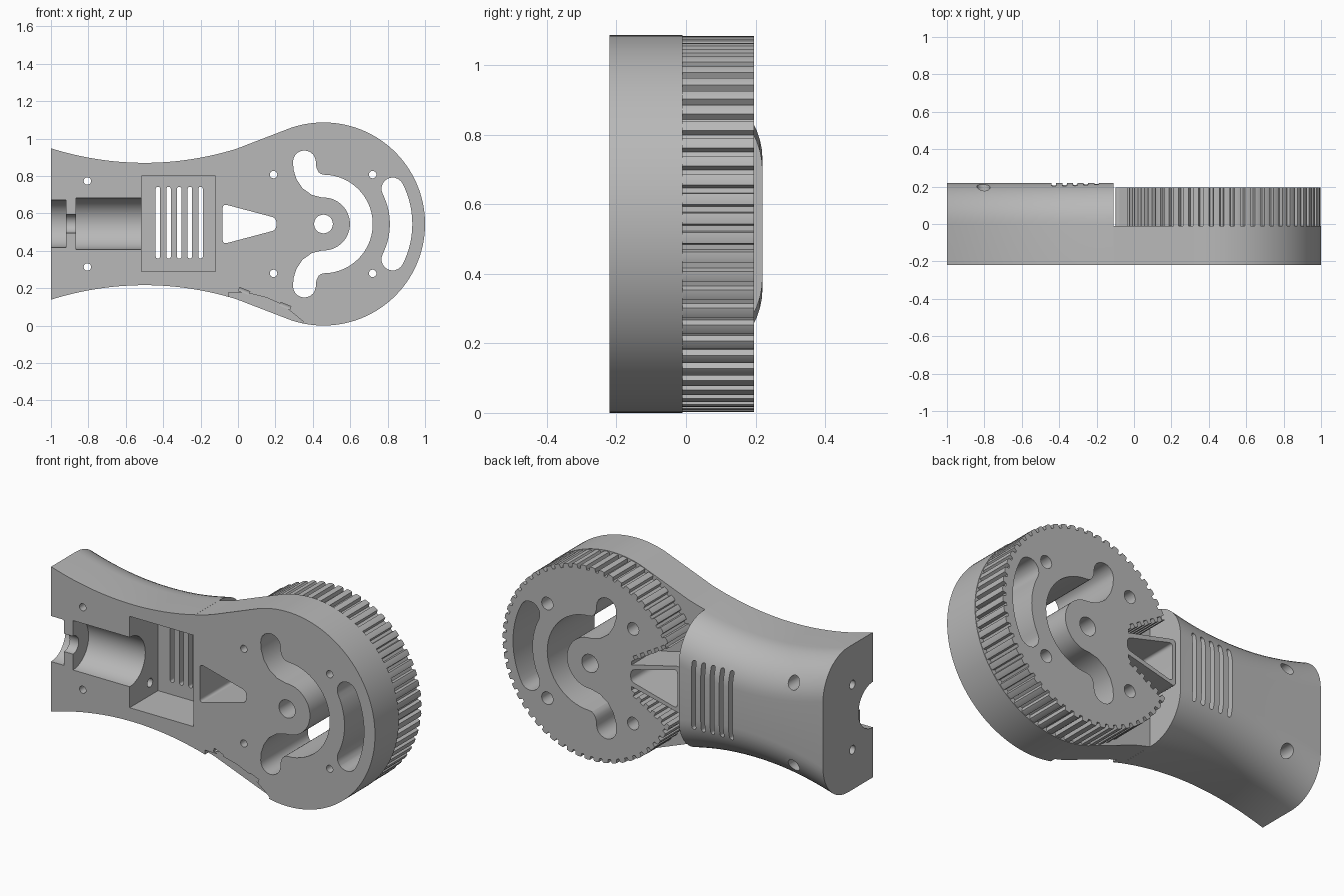
import bpy, bmesh
from math import sin, cos, pi, radians
from mathutils import Vector, Matrix

if "Cube" in bpy.data.objects:
    bpy.data.objects.remove(bpy.data.objects["Cube"], do_unlink=True)

CX, CZ, R = 0.457, 0.543, 0.543      # wheel centre and radius
FRONT, FLOOR, BACK = -0.22, -0.01, 0.22
WALL = -0.11                         # where the thick handle stops

grey = bpy.data.materials.new("plain grey")
grey.use_nodes = True
grey.diffuse_color = (0.48, 0.48, 0.48, 1)
grey.node_tree.nodes["Principled BSDF"].inputs["Base Color"].default_value = grey.diffuse_color


def finish(name, bm):
    bmesh.ops.recalc_face_normals(bm, faces=bm.faces)
    mesh = bpy.data.meshes.new(name)
    bm.to_mesh(mesh)
    bm.free()
    mesh.materials.append(grey)
    ob = bpy.data.objects.new(name, mesh)
    bpy.context.scene.collection.objects.link(ob)
    return ob


def prism(name, outline, y0, y1):
    """Closed solid from an (x, z) outline swept along y."""
    bm = bmesh.new()
    near = [bm.verts.new((x, y0, z)) for x, z in outline]
    far = [bm.verts.new((x, y1, z)) for x, z in outline]
    bm.faces.new(near)
    bm.faces.new(far[::-1])
    for i in range(len(near)):
        bm.faces.new((near[i], far[i], far[i - 1], near[i - 1]))
    return finish(name, bm)


def rod(name, a, b, r, n=32):
    """Cylinder between two points."""
    a, b = Vector(a), Vector(b)
    d = b - a
    turn = d.to_track_quat('Z', 'Y').to_matrix().to_4x4()
    bm = bmesh.new()
    bmesh.ops.create_cone(bm, cap_ends=True, segments=n, radius1=r, radius2=r,
                          depth=d.length, matrix=Matrix.Translation((a + b) / 2) @ turn)
    return finish(name, bm)


def volume(mesh):
    bm = bmesh.new()
    bm.from_mesh(mesh)
    v = bm.calc_volume()
    bm.free()
    return v


def combine(ob, other, operation):
    """Boolean that keeps the first solver result with a plausible volume."""
    old, part = volume(ob.data), volume(other.data)
    low, high = (old, old + part) if operation == 'UNION' else (old - part, old)
    mod = ob.modifiers.new("part", 'BOOLEAN')
    mod.operation, mod.object = operation, other
    result = None
    for solver in ('MANIFOLD', 'EXACT'):
        mod.solver = solver
        bpy.context.view_layer.update()
        graph = bpy.context.evaluated_depsgraph_get()
        mesh = bpy.data.meshes.new_from_object(ob.evaluated_get(graph))
        if len(mesh.polygons) and max(low, 0.3 * old) - 1e-4 <= volume(mesh) <= high + 1e-4:
            result = mesh
            break
    ob.modifiers.remove(mod)
    if result:
        ob.data = result
    bpy.data.objects.remove(other, do_unlink=True)


def arc(cx, cz, r, a0, a1, n):
    angles = [radians(a0 + (a1 - a0) * i / n) for i in range(n + 1)]
    return [(cx + r * cos(a), cz + r * sin(a)) for a in angles]


def stroke(path, w):
    """Outline of a path with half-width w and round ends."""
    pts = [Vector(p) for p in path]
    left, right = [], []
    for i, p in enumerate(pts):
        t = (pts[min(i + 1, len(pts) - 1)] - pts[max(i - 1, 0)]).normalized()
        side = Vector((-t.y, t.x)) * w
        left.append(p + side)
        right.append(p - side)

    def cap(p, start):
        return [p + Matrix.Rotation(-pi * k / 10, 2) @ (start - p) for k in range(1, 10)]
    return [tuple(v) for v in left + cap(pts[-1], left[-1]) + right[::-1] + cap(pts[0], right[0])]


def rounded(corners, r):
    """Soften polygon corners with short quadratic bends."""
    out = []
    for i, c in enumerate(corners):
        c = Vector(c)
        p, q = Vector(corners[i - 1]), Vector(corners[(i + 1) % len(corners)])
        a, b = c + (p - c).normalized() * r, c + (q - c).normalized() * r
        for k in range(7):
            t = k / 6
            out.append(tuple(a * (1 - t) ** 2 + c * 2 * t * (1 - t) + b * t * t))
    return out


def mirrored(upper):
    """Close an upper half outline (x, height) about the centre line."""
    lower = [(x, CZ - z) for x, z in reversed(upper) if abs(z) > 1e-6]
    return [(x, CZ + z) for x, z in upper] + lower


def half_width(x):
    return 0.327 + 0.31 * (x + 0.5) ** 2


# Handle: waisted loft with a large round along both back edges
bm = bmesh.new()
rings = []
STEPS = 28
for i in range(STEPS + 1):
    x = -1 + (WALL + 1) * i / STEPS
    h = half_width(x)
    top = [(FRONT, h)] + [(BACK * sin(a), h - BACK + BACK * cos(a))
                          for a in [pi / 2 * k / 12 for k in range(13)]]
    section = top + [(y, -z) for y, z in reversed(top)]
    rings.append([bm.verts.new((x, y, CZ + z)) for y, z in section])
for a, b in zip(rings, rings[1:]):
    for k in range(len(a)):
        j = (k + 1) % len(a)
        bm.faces.new((a[k], a[j], b[j], b[k]))
bm.faces.new(rings[0])
bm.faces.new(rings[-1])
body = finish("arm_body", bm)

# Head plate, with a narrow tab that reaches into the handle
upper = [(-0.2, 0.25), (WALL - 0.002, half_width(WALL) - 0.001)]
upper += [(x, half_width(x)) for x in (-0.1, -0.07, -0.04, -0.01)]
upper += arc(CX, 0, R, 108.5, 0, 44)
combine(body, prism("head", mirrored(upper), FRONT, FLOOR), 'UNION')

# Toothed wheel behind the head
TEETH, RIM = 60, R - 0.003
rim = []
for i in range(TEETH):
    for f, r in ((0, RIM - 0.002), (0.28, RIM), (0.56, RIM - 0.002), (0.64, RIM - 0.022), (0.92, RIM - 0.022)):
        a = 2 * pi * (i + f) / TEETH
        rim.append((CX + r * cos(a), CZ + r * sin(a)))
wheel = prism("wheel", rim, -0.04, 0.195)

# Wedge opening for the belt ends, with toothed sides
edge = []
for i in range(7):
    for f, d in ((0, 0), (0.45, 0), (0.5, 0.022), (0.95, 0.022)):
        s = (i + f) * 0.05
        edge.append((0.2 - s * 0.86 + d * 0.51, 0.08 + s * 0.51 + d * 0.86))
combine(wheel, prism("wedge", mirrored(edge), -0.1, 0.3), 'DIFFERENCE')
combine(body, wheel, 'UNION')

# Hollow post that fills the middle of the wedge
post = rounded(mirrored([(-0.1, 0.133), (0.235, 0.052)]), 0.025)
combine(body, prism("post", post, -0.05, 0.194), 'UNION')


def cut_rod(a, b, r, n=32):
    combine(body, rod("cutter", a, b, r, n), 'DIFFERENCE')


def cut_prism(outline, y0=-0.4, y1=0.4):
    combine(body, prism("cutter", outline, y0, y1), 'DIFFERENCE')


# Post window
cut_prism(rounded(mirrored([(-0.082, 0.108), (0.205, 0.032)]), 0.025))

# Curved slots and hub bore
lobe = [(0.355, 0.332), (0.357, 0.3), (0.368, 0.265), (0.388, 0.234), (0.42, 0.211)]
hook = [(x, CZ + z) for x, z in lobe] + arc(CX, CZ, 0.2025, 90, -90, 28)
hook += [(x, CZ - z) for x, z in reversed(lobe)]
cut_prism(stroke(hook, 0.061))
cut_prism(stroke(arc(CX, CZ, 0.415, 27, -27, 14), 0.06))
cut_rod((CX, -0.4, CZ), (CX, 0.4, CZ), 0.05)

# Screw holes with wider bores at the back
for x, dz in ((0.19, 0.264), (0.72, 0.264), (-0.805, 0.23)):
    for z in (CZ + dz, CZ - dz):
        cut_rod((x, -0.4, z), (x, 0.4, z), 0.02, 20)
        cut_rod((x, 0.08, z), (x, 0.4, z), 0.035, 24)

# Motor bay, shaft channel and end bore
for x0, x1, r in ((-1.1, -0.92, 0.127), (-0.95, -0.85, 0.05), (-0.865, -0.5, 0.138)):
    cut_rod((x0, FRONT, CZ + 0.002), (x1, FRONT, CZ + 0.002), r, 48)
cut_prism([(-0.515, 0.29), (-0.12, 0.29), (-0.12, 0.8), (-0.515, 0.8)], -0.4, 0.03)

# Vent slots
for i in range(5):
    x = -0.428 + i * 0.057
    cut_prism(stroke([(x, 0.37), (x, 0.73)], 0.012))

# Long bolt holes from the end into the bay
for z in (CZ + 0.182, CZ - 0.182):
    cut_rod((-1.1, -0.04, z), (-0.45, -0.04, z), 0.024, 24)

# Shallow cable relief with two small angled holes on the lower edge
cut_prism([(-0.05, 0.178), (0.05, 0.175), (0.15, 0.15), (0.23, 0.115), (0.29, 0.07),
           (0.35, 0.02), (0.3, -0.03), (0.1, 0.05), (-0.05, 0.12)], -0.4, -0.19)
for x, z in ((0.03, 0.185), (0.25, 0.105)):
    cut_rod((x - 0.025, -0.205, z + 0.01), (x + 0.03, -0.205, z - 0.012), 0.018, 16)

bpy.ops.object.select_all(action='DESELECT')
body.select_set(True)
bpy.context.view_layer.objects.active = body
bpy.ops.object.shade_smooth_by_angle(angle=radians(25))
